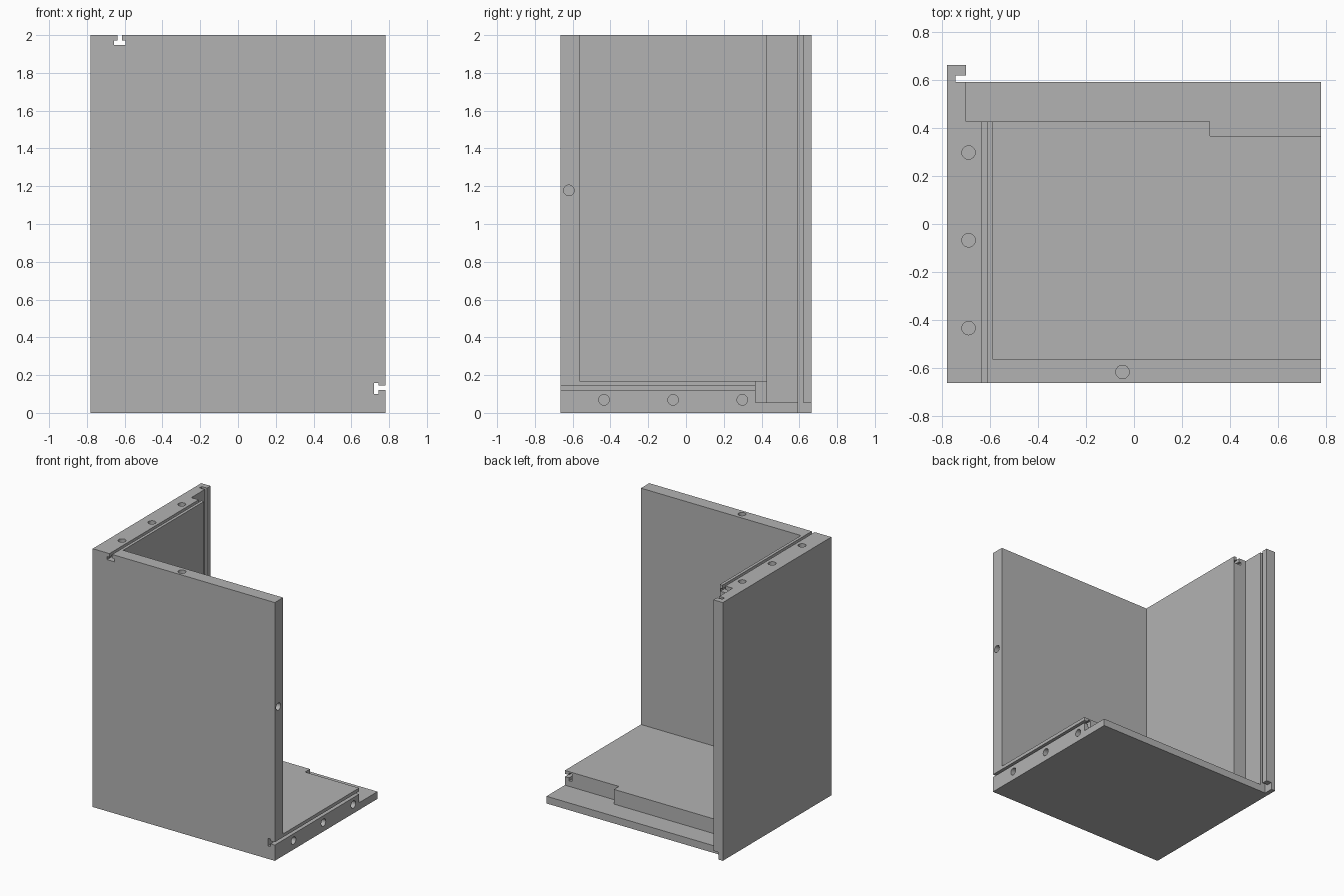
import bpy, bmesh
from mathutils import Matrix, Vector

cube = bpy.data.objects.get("Cube")
if cube:
    bpy.data.objects.remove(cube, do_unlink=True)

gray = bpy.data.materials.new("plain gray")
gray.use_nodes = True
tone = (0.45, 0.45, 0.45, 1)
gray.diffuse_color = tone
gray.node_tree.nodes["Principled BSDF"].inputs["Base Color"].default_value = tone

HX, HY, TOP = 0.78, 0.664, 2.0   # half width, half depth, height
FAR = 3.0                        # cutters run past the outer faces
LEDGE = 0.056                    # thin rear edge of the floor
cutters = []


def make_object(name, bm):
    mesh = bpy.data.meshes.new(name)
    bm.to_mesh(mesh)
    bm.free()
    mesh.materials.append(gray)
    obj = bpy.data.objects.new(name, mesh)
    bpy.context.collection.objects.link(obj)
    return obj


def box(name, x, y, z):
    bm = bmesh.new()
    size = [b - a for a, b in (x, y, z)]
    mid = Vector([(a + b) / 2 for a, b in (x, y, z)])
    bmesh.ops.create_cube(bm, size=1, matrix=Matrix.Translation(mid) @ Matrix.Diagonal((*size, 1)))
    return make_object(name, bm)


def cut(name, x, y, z):
    cutters.append(box(name, x, y, z))


def hole(name, centre, axis, depth=0.15, radius=0.028):
    # Blind round hole, centred on the face it enters
    bm = bmesh.new()
    turn = Matrix.Rotation(1.5707963, 4, 'Y') if axis == 'X' else Matrix()
    bmesh.ops.create_cone(bm, cap_ends=True, segments=32, radius1=radius, radius2=radius,
                          depth=2 * depth, matrix=Matrix.Translation(centre) @ turn)
    cutters.append(make_object(name, bm))


# Solid block from which the floor, side wall and front panel are left standing
body = box("open_corner_housing", (-HX, HX), (-HY, HY), (0, TOP))

# Open interior, rear ledge and the deeper step in the ledge
cut("interior_cut", (-0.59, FAR), (-0.563, FAR), (0.17, FAR))
cut("rear_ledge_cut", (-0.70, FAR), (0.428, FAR), (LEDGE, FAR))
cut("ledge_step_cut", (0.317, FAR), (0.368, FAR), (LEDGE, FAR))

# Hooked rear edge of the side wall
cut("behind_floor_cut", (-0.70, FAR), (0.593, FAR), (-FAR, FAR))
cut("hook_groove_cut", (-0.745, FAR), (0.593, 0.62), (-FAR, FAR))
cut("hook_foot_cut", (-0.745, FAR), (0.60, FAR), (-FAR, LEDGE))

# T-shaped slots along the wall top and the floor side
cut("wall_slot_neck", (-0.637, -0.613), (-FAR, FAR), (1.96, FAR))
cut("wall_slot_head", (-0.657, -0.595), (-FAR, FAR), (1.948, 1.971))
cut("floor_slot_neck", (0.73, FAR), (-FAR, FAR), (0.122, 0.144))
cut("floor_slot_head", (0.72, 0.744), (-FAR, FAR), (0.099, 0.159))

# Dowel holes in the exposed edges
for y in (-0.434, -0.068, 0.298):
    hole("wall_dowel_hole", (-0.69, y, TOP), 'Z')
    hole("floor_dowel_hole", (HX, y, 0.069), 'X')
hole("panel_top_hole", (-0.048, -0.617, TOP), 'Z')
hole("panel_side_hole", (HX, -0.62, 1.178), 'X')

# Carve the block and bake the result
for cutter in cutters:
    mod = body.modifiers.new(cutter.name, 'BOOLEAN')
    mod.operation = 'DIFFERENCE'
    mod.solver = 'EXACT'
    mod.object = cutter
    cutter.hide_render = True
bpy.context.view_layer.update()
depsgraph = bpy.context.evaluated_depsgraph_get()
carved = bpy.data.meshes.new_from_object(body.evaluated_get(depsgraph))
body.modifiers.clear()
body.data = carved
for cutter in cutters:
    bpy.data.objects.remove(cutter, do_unlink=True)

# One flat material throughout
carved.materials.clear()
carved.materials.append(gray)
for face in carved.polygons:
    face.material_index = 0
    face.use_smooth = False
